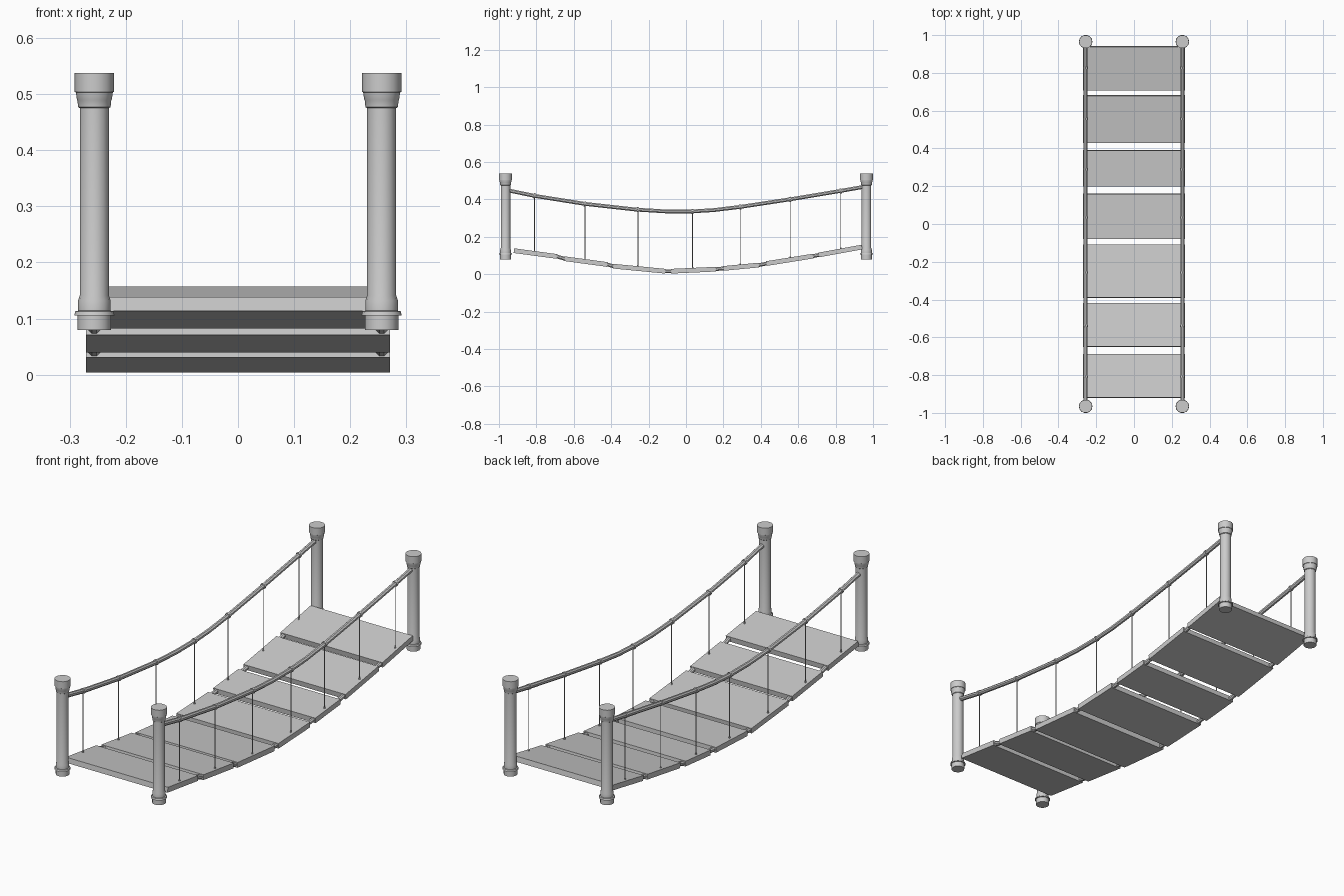
import bpy, bmesh, math
from mathutils import Matrix, Vector

cube = bpy.data.objects.get("Cube")
if cube:
    bpy.data.objects.remove(cube, do_unlink=True)

grey = bpy.data.materials.new("light_grey")
grey.use_nodes = True
colour = (0.6, 0.6, 0.6, 1)
grey.diffuse_color = colour
grey.node_tree.nodes["Principled BSDF"].inputs["Base Color"].default_value = colour

SIDE_X = 0.256
POST_Y = 0.965
SIDES = {"left": 1, "right": -1}


def add_object(name, bm, smooth=False):
    bmesh.ops.recalc_face_normals(bm, faces=bm.faces)
    mesh = bpy.data.meshes.new(name)
    bm.to_mesh(mesh)
    bm.free()
    mesh.materials.append(grey)
    ob = bpy.data.objects.new(name, mesh)
    bpy.context.collection.objects.link(ob)
    if smooth:
        bpy.ops.object.select_all(action="DESELECT")
        ob.select_set(True)
        bpy.context.view_layer.objects.active = ob
        bpy.ops.object.shade_smooth_by_angle(angle=math.radians(35))
    return ob


def lathe(name, profile, location, sides=14):
    """Stack of rings from (radius, z) pairs, closed at both ends."""
    bm = bmesh.new()
    rings = []
    for r, z in profile:
        rings.append([bm.verts.new((location[0] + r * math.cos(a), location[1] + r * math.sin(a), z))
                      for a in (2 * math.pi * i / sides for i in range(sides))])
    for low, high in zip(rings, rings[1:]):
        for i in range(sides):
            j = (i + 1) % sides
            bm.faces.new((low[i], low[j], high[j], high[i]))
    bm.faces.new(rings[0])
    bm.faces.new(rings[-1])
    return add_object(name, bm, True)


def rod(bm, start, end, radius, sides=8):
    """Cylinder between two points."""
    a, b = Vector(start), Vector(end)
    turn = (b - a).to_track_quat("Z", "Y").to_matrix().to_4x4()
    bmesh.ops.create_cone(bm, cap_ends=True, segments=sides, radius1=radius, radius2=radius,
                          depth=(b - a).length, matrix=Matrix.Translation((a + b) / 2) @ turn)


def rope(name, x, path, radius, sides=8):
    """Tube swept along (y, z) points in one upright plane."""
    bm = bmesh.new()
    rings = []
    for k, (y, z) in enumerate(path):
        p, q = path[max(k - 1, 0)], path[min(k + 1, len(path) - 1)]
        along = Vector((0, q[0] - p[0], q[1] - p[1])).normalized()
        up = Vector((0, -along.z, along.y))
        rings.append([bm.verts.new(Vector((x, y, z)) + radius * (up * math.cos(a) + Vector((math.sin(a), 0, 0))))
                      for a in (2 * math.pi * (i + 0.5) / sides for i in range(sides))])
        rings[-1] = list(rings[-1])
        if not math.isfinite(up.z):
            break
    for low, high in zip(rings, rings[1:]):
        for i in range(sides):
            j = (i + 1) % sides
            bm.faces.new((low[i], low[j], high[j], high[i]))
    bm.faces.new(rings[0])
    bm.faces.new(rings[-1])
    return add_object(name, bm, True)


def height(path, y):
    for (y0, z0), (y1, z1) in zip(path, path[1:]):
        if y0 <= y <= y1:
            return z0 + (z1 - z0) * (y - y0) / (y1 - y0)


# Posts with a stepped foot and a flared cap
post_profile = [(0.030, 0.08), (0.030, 0.105), (0.036, 0.105), (0.034, 0.113), (0.029, 0.114),
                (0.029, 0.132), (0.026, 0.141), (0.026, 0.475), (0.029, 0.477), (0.030, 0.488),
                (0.031, 0.490), (0.033, 0.503), (0.035, 0.504), (0.035, 0.538)]
for side, s in SIDES.items():
    for end, y in (("front", -POST_Y), ("back", POST_Y)):
        lathe(f"{end}_{side}_post", post_profile, (s * SIDE_X, y))

# Deck planks: front y, front z, back y, back z along the centre line
planks = [(-0.92, 0.126, -0.69, 0.095), (-0.65, 0.083, -0.42, 0.052), (-0.39, 0.043, -0.11, 0.016),
          (-0.08, 0.016, 0.16, 0.027), (0.20, 0.031, 0.39, 0.049), (0.43, 0.057, 0.68, 0.097),
          (0.71, 0.103, 0.94, 0.145)]
for n, (y0, z0, y1, z1) in enumerate(planks, 1):
    bm = bmesh.new()
    size = Matrix.Diagonal((0.542, math.hypot(y1 - y0, z1 - z0), 0.025, 1))
    tilt = Matrix.Rotation(math.atan2(z1 - z0, y1 - y0), 4, "X")
    place = Matrix.Translation((0, (y0 + y1) / 2, (z0 + z1) / 2))
    bmesh.ops.create_cube(bm, size=1, matrix=place @ tilt @ size)
    add_object(f"plank_{n}", bm)

# Sagging ropes, hangers and their knots
deck_path = [p for y0, z0, y1, z1 in planks for p in ((y0, z0), (y1, z1))]
rail_path = [(-0.96, 0.450), (-0.81, 0.419), (-0.54, 0.376), (-0.26, 0.345), (-0.11, 0.336), (0.035, 0.336),
             (0.15, 0.343), (0.29, 0.360), (0.56, 0.401), (0.83, 0.446), (0.96, 0.469)]
hanger_spots = (-0.81, -0.54, -0.257, 0.035, 0.29, 0.557, 0.827)
for side, s in SIDES.items():
    x = s * SIDE_X
    rope(f"{side}_hand_rope", x, rail_path, 0.011)
    rope(f"{side}_deck_rope", x, deck_path, 0.011)
    hangers, knots = bmesh.new(), bmesh.new()
    for y in hanger_spots:
        top, foot = height(rail_path, y), height(deck_path, y) + 0.010
        rod(hangers, (x, y, foot), (x, y, top), 0.002, 6)
        slope = (height(rail_path, y + 0.02) - height(rail_path, y - 0.02)) / 0.04
        rod(knots, (x, y - 0.005, top - 0.005 * slope), (x, y + 0.005, top + 0.005 * slope), 0.0135)
        rod(knots, (x, y, foot), (x, y, foot + 0.008), 0.004)
    add_object(f"{side}_hangers", hangers, True)
    add_object(f"{side}_knots", knots, True)
